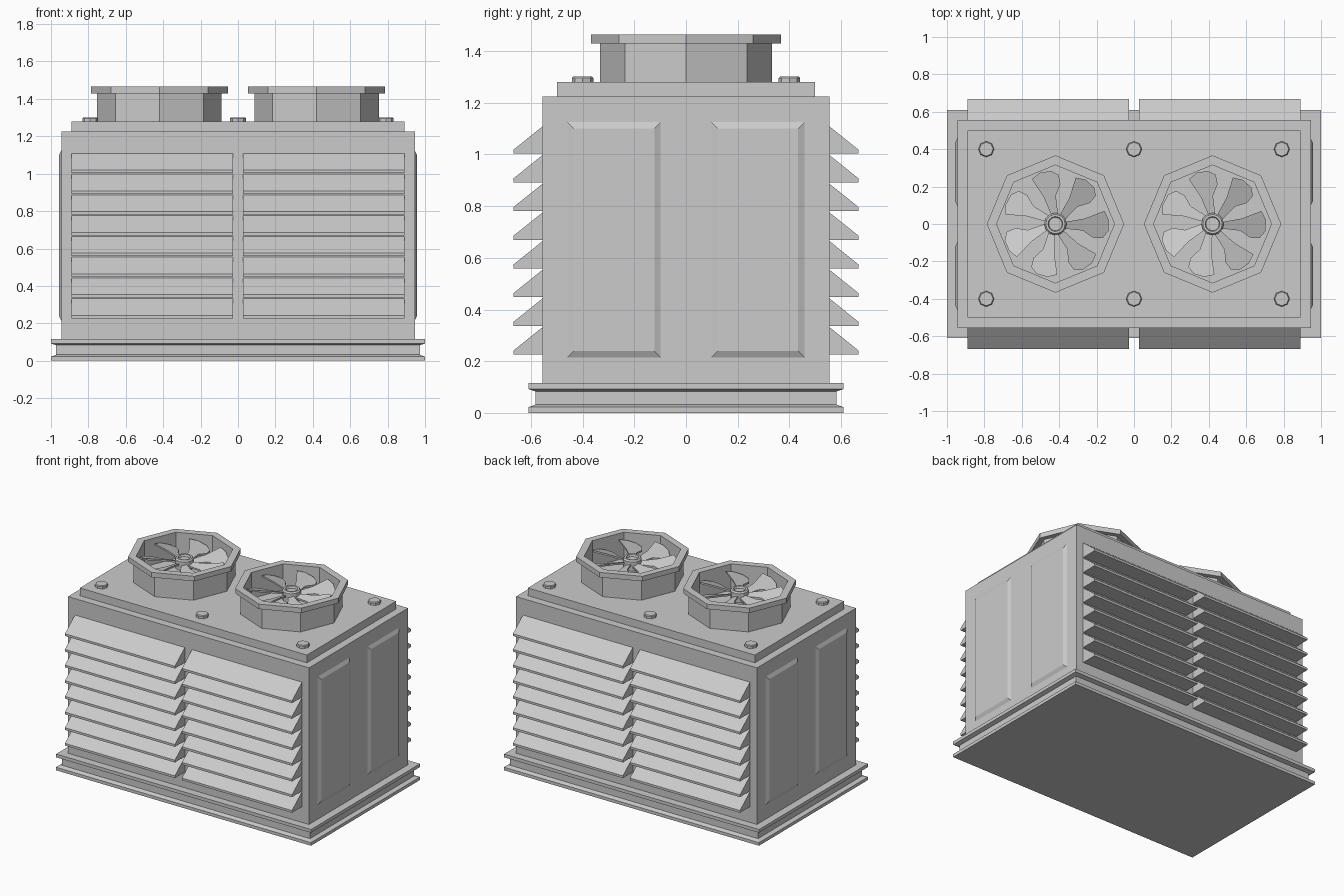
import bpy
import bmesh
import math
from mathutils import Matrix

old = bpy.data.objects.get("Cube")
if old:
    bpy.data.objects.remove(old, do_unlink=True)

GREY = (0.6, 0.6, 0.6, 1)
metal = bpy.data.materials.new("grey_metal")
metal.use_nodes = True
metal.diffuse_color = GREY
metal.node_tree.nodes["Principled BSDF"].inputs["Base Color"].default_value = GREY


def finish(name, bm):
    bmesh.ops.recalc_face_normals(bm, faces=bm.faces)
    mesh = bpy.data.meshes.new(name)
    bm.to_mesh(mesh)
    bm.free()
    mesh.materials.append(metal)
    obj = bpy.data.objects.new(name, mesh)
    bpy.context.scene.collection.objects.link(obj)
    return obj


def loft(bm, rings, closed=False):
    """Skin a list of point rings, capping the ends unless closed."""
    rings = [[bm.verts.new(p) for p in ring] for ring in rings]
    pairs = list(zip(rings, rings[1:]))
    if closed:
        pairs.append((rings[-1], rings[0]))
    else:
        bm.faces.new(rings[0])
        bm.faces.new(rings[-1])
    for a, b in pairs:
        for i in range(len(a)):
            j = (i + 1) % len(a)
            bm.faces.new((a[i], a[j], b[j], b[i]))


def rect(x, y, z):
    return [(-x, -y, z), (x, -y, z), (x, y, z), (-x, y, z)]


def circle(r, z, n, cx=0, cy=0):
    steps = [2 * math.pi * i / n for i in range(n)]
    return [(cx + r * math.cos(a), cy + r * math.sin(a), z) for a in steps]


def stack(name, profile):
    bm = bmesh.new()
    loft(bm, [rect(*p) for p in profile])
    return finish(name, bm)


# Base channel, cabinet and lid
stack("base_frame", [(1, 0.61, 0), (1, 0.61, 0.022), (0.972, 0.582, 0.032),
                     (0.972, 0.582, 0.083), (1, 0.61, 0.092), (1, 0.61, 0.115)])
stack("cabinet", [(0.945, 0.555, 0.115), (0.945, 0.555, 1.225)])
stack("lid", [(0.89, 0.5, 1.225), (0.89, 0.5, 1.28)])

# Louvre slats: two columns of eight on front and back
SLAT = [(0.55, 0), (0.667, 0), (0.667, 0.016), (0.555, 0.106), (0.55, 0.106)]
for side, sy in (("front", -1), ("back", 1)):
    bm = bmesh.new()
    for row in range(8):
        z0 = 0.226 + row * 0.111
        for sx in (-1, 1):
            loft(bm, [[(sx * x, sy * y, z0 + z) for y, z in SLAT]
                      for x in (0.028, 0.89)])
    finish(side + "_louvres", bm)

# Raised bevelled panels on the two ends
for side, sx in (("right", -1), ("left", 1)):
    bm = bmesh.new()
    for cy in (-0.278, 0.278):
        rings = []
        for x, inset in ((0.94, 0), (0.945, 0), (0.957, 0.024)):
            hy, hz = 0.18 - inset, 0.455 - inset
            rings.append([(sx * x, cy + a * hy, 0.67 + b * hz)
                          for a, b in ((-1, -1), (1, -1), (1, 1), (-1, 1))])
        loft(bm, rings)
    finish(side + "_panels", bm)

# Lid bolts
bm = bmesh.new()
for x in (-0.79, 0, 0.79):
    for y in (-0.4, 0.4):
        loft(bm, [circle(r, z, 8, x, y)
                  for r, z in ((0.042, 1.275), (0.042, 1.296), (0.037, 1.301))])
finish("lid_bolts", bm)

# Fans: octagonal shroud, hub and seven pitched blades
SHROUD = [(0.315, 1.275), (0.333, 1.275), (0.333, 1.43),
          (0.367, 1.43), (0.367, 1.465), (0.315, 1.465)]
HUB = [(0.03, 1.275), (0.03, 1.36), (0.06, 1.36), (0.06, 1.425),
       (0.052, 1.435), (0.04, 1.435), (0.036, 1.42)]
BLADE = [(0.05, -0.018), (0.15, -0.015), (0.21, -0.045), (0.26, -0.04),
         (0.285, 0), (0.28, 0.06), (0.25, 0.105), (0.15, 0.05), (0.05, 0.018)]
for side, cx in (("right", -0.42), ("left", 0.42)):
    bm = bmesh.new()
    loft(bm, [circle(r, z, 8, cx) for r, z in SHROUD], closed=True)
    finish(side + "_fan_shroud", bm)

    bm = bmesh.new()
    loft(bm, [circle(r, z, 12, cx) for r, z in HUB])
    finish(side + "_fan_hub", bm)

    bm = bmesh.new()
    for i in range(7):
        turn = (Matrix.Translation((cx, 0, 1.395))
                @ Matrix.Rotation(math.radians(95) + 2 * math.pi * i / 7, 4, "Z"))
        part = bmesh.new()
        loft(part, [[(u, v, 0.35 * v + dz) for u, v in BLADE] for dz in (-0.006, 0.006)])
        part.transform(turn)
        temp = bpy.data.meshes.new("blade_part")
        part.to_mesh(temp)
        part.free()
        bm.from_mesh(temp)
        bpy.data.meshes.remove(temp)
    finish(side + "_fan_blades", bm)
